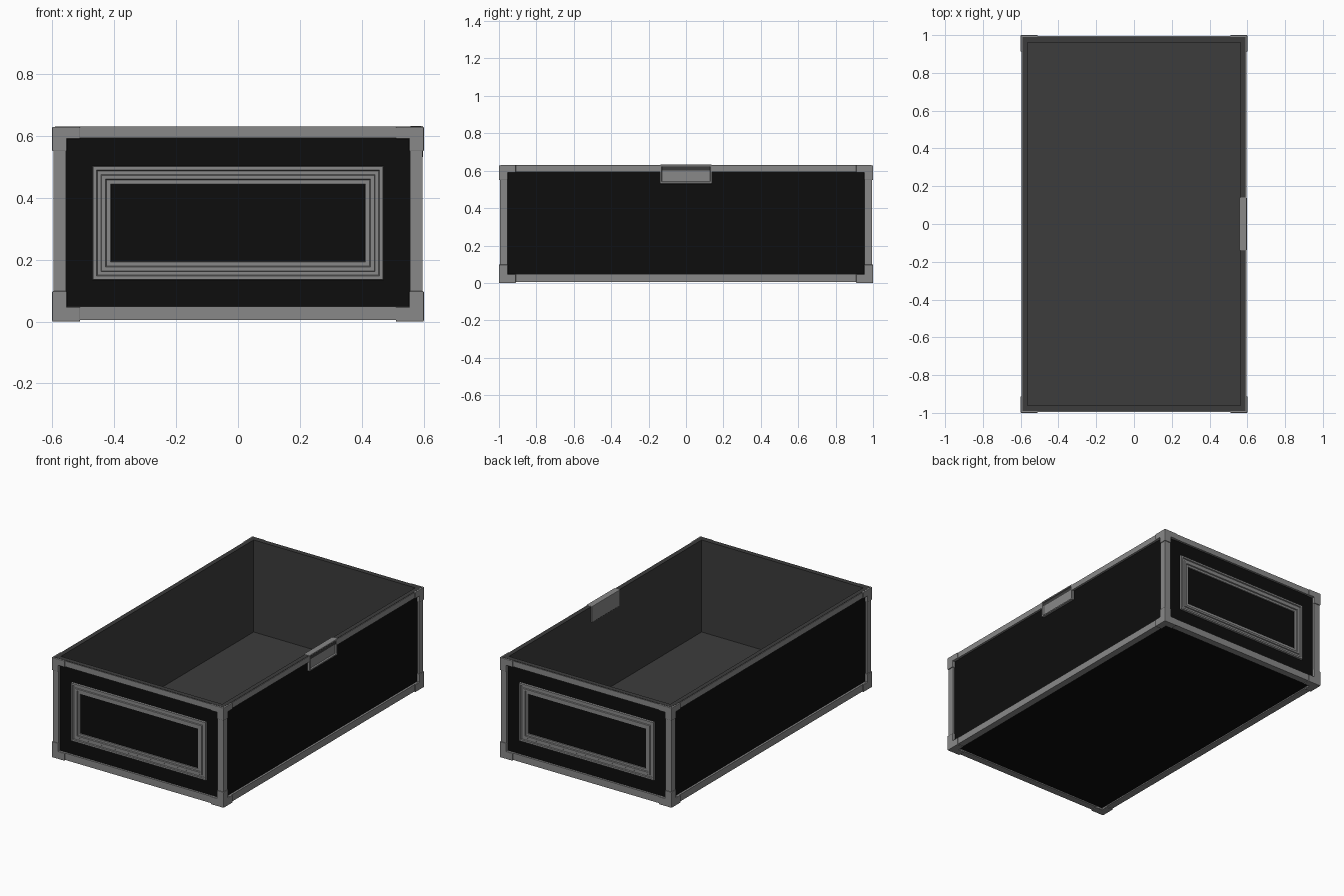
import bpy, bmesh

if "Cube" in bpy.data.objects:
    bpy.data.objects.remove(bpy.data.objects["Cube"])


def material(name, v):
    m = bpy.data.materials.new(name)
    m.diffuse_color = (v, v, v, 1)
    m.use_nodes = True
    m.node_tree.nodes["Principled BSDF"].inputs["Base Color"].default_value = m.diffuse_color
    return m


BLACK = material("black panel", 0.004)
DARK = material("dark grey lining", 0.045)
GREY = material("grey metal", 0.25)


def finish(name, bm, mat, bevel=0, fix=True):
    if fix:
        bmesh.ops.recalc_face_normals(bm, faces=bm.faces)
    me = bpy.data.meshes.new(name)
    bm.to_mesh(me)
    bm.free()
    me.materials.append(mat)
    ob = bpy.data.objects.new(name, me)
    bpy.context.collection.objects.link(ob)
    if bevel:
        b = ob.modifiers.new("bevel", 'BEVEL')
        b.width = bevel
        b.segments = 2
        b.limit_method = 'ANGLE'
    return ob


def box(bm, xs, ys, zs):
    r = bmesh.ops.create_cube(bm, size=1)["verts"]
    for v in r:
        for i, (a, b) in enumerate((xs, ys, zs)):
            v.co[i] = (a + b) / 2 + v.co[i] * (b - a)
    return r


def angle_bar(bm, axis, span, c, inward, w, t):
    """L-section bar along an axis: c = outer edge, inward = signs towards the box."""
    a, b = [i for i in range(3) if i != axis]
    ca, cb = c
    sa, sb = inward
    pts = [(0, 0), (w, 0), (w, t), (t, t), (t, w), (0, w)]
    ring = []
    for p, q in pts:
        co = [0, 0, 0]
        co[axis] = span[0]
        co[a] = ca + sa * p
        co[b] = cb + sb * q
        ring.append(bm.verts.new(co))
    f = bm.faces.new(ring)
    ext = bmesh.ops.extrude_face_region(bm, geom=[f])["geom"]
    for v in ext:
        if isinstance(v, bmesh.types.BMVert):
            v.co[axis] = span[1]


def stacked_rects(bm, rects):
    """Join concentric rectangles (half x, half y, z) into a skin."""
    loops = [[bm.verts.new((sx * x, sy * y, z)) for sx, sy in
              ((-1, -1), (1, -1), (1, 1), (-1, 1))] for x, y, z in rects]
    for l, m in zip(loops, loops[1:]):
        for i in range(4):
            j = (i + 1) % 4
            bm.faces.new((l[i], l[j], m[j], m[i]))
    return loops


# Outer panels: open-topped black box
bm = bmesh.new()
loops = stacked_rects(bm, [(0.582, 0.982, 0.012), (0.582, 0.982, 0.61)])
bm.faces.new(loops[0][::-1])
finish("outer_panels", bm, BLACK, fix=False)

# Lining: floor, inner walls and flat rim
bm = bmesh.new()
loops = stacked_rects(bm, [(0.563, 0.960, 0.05), (0.563, 0.960, 0.63),
                           (0.591, 0.991, 0.63), (0.591, 0.991, 0.60)])
bm.faces.new(loops[0])
for f in bm.faces:
    f.normal_update()
    if len(f.verts) == 4 and f.calc_center_median().z < 0.06 and f.normal.z < 0:
        f.normal_flip()
    c = f.calc_center_median()
    n = f.normal
    if 0.06 < c.z < 0.5 and n.x * c.x + n.y * c.y > 0:
        f.normal_flip()
    if c.z > 0.629 and n.z < 0:
        f.normal_flip()
    if 0.6 < c.z < 0.62 and n.x * c.x + n.y * c.y < 0:
        f.normal_flip()
finish("lining", bm, DARK, fix=False)

# Edge trims
T = 0.024
bm = bmesh.new()
for sx in (-1, 1):
    for sy in (-1, 1):
        angle_bar(bm, 2, (0.01, 0.627), (sx * 0.595, sy * 0.995), (-sx, -sy), 0.04, T)
    angle_bar(bm, 1, (-0.99, 0.99), (sx * 0.595, 0.005), (-sx, 1), 0.043, T)
    xs = sorted((sx * 0.571, sx * 0.595))
    spans = [(-0.99, -0.13), (0.13, 0.99)] if sx > 0 else [(-0.99, 0.99)]
    for s in spans:
        box(bm, xs, s, (0.592, 0.628))
for sy in (-1, 1):
    angle_bar(bm, 0, (-0.59, 0.59), (sy * 0.995, 0.005), (-sy, 1), 0.043, T)
    box(bm, (-0.59, 0.59), sorted((sy * 0.971, sy * 0.995)), (0.592, 0.628))
finish("edge_trim", bm, GREY)

# Corner brackets
bm = bmesh.new()
L, W = 0.09, 0.047
for sx in (-1, 1):
    for sy in (-1, 1):
        ex, ey = sx * 0.6, sy * 1.0
        spx = sorted((ex, ex - sx * L))
        spy = sorted((ey, ey - sy * L))
        for zs in ((0, 0.098), (0.55, 0.629)):
            angle_bar(bm, 2, zs, (ex, ey), (-sx, -sy), W, 0.03)
        angle_bar(bm, 0, spx, (ey, 0), (-sy, 1), W, 0.03)
        angle_bar(bm, 1, spy, (ex, 0), (-sx, 1), W, 0.03)
        box(bm, spx, sorted((ey, ey - sy * 0.03)), (0.59, 0.629))
        box(bm, sorted((ex, ex - sx * 0.03)), spy, (0.59, 0.629))
finish("corner_brackets", bm, GREY, 0.003)

# Stepped picture-frame mouldings on front and back
profile = [(0, 0), (0.002, 0.011), (0.013, 0.011), (0.016, 0.005), (0.027, 0.005),
           (0.030, 0.010), (0.042, 0.010), (0.045, 0.004), (0.058, 0.004), (0.06, 0)]
for name, s in (("front_moulding", -1), ("back_moulding", 1)):
    bm = bmesh.new()
    stacked_rects(bm, [(0.47 - i, 0.184 - i, h) for i, h in profile])
    for v in bm.verts:
        x, y, h = v.co
        v.co = (-s * x, s * (0.982 + h), 0.318 + y)
    finish(name, bm, GREY, fix=False)

# Latch plate set in the right wall, with a shallow recess outside
bm = bmesh.new()
box(bm, (0.557, 0.597), (-0.14, 0.14), (0.53, 0.632))
bm.normal_update()
face = [f for f in bm.faces if f.normal.x > 0.9]
bmesh.ops.inset_region(bm, faces=face, thickness=0.013)
bmesh.ops.inset_region(bm, faces=face, thickness=0.003, depth=-0.010)
finish("latch_plate", bm, GREY, 0.003)
